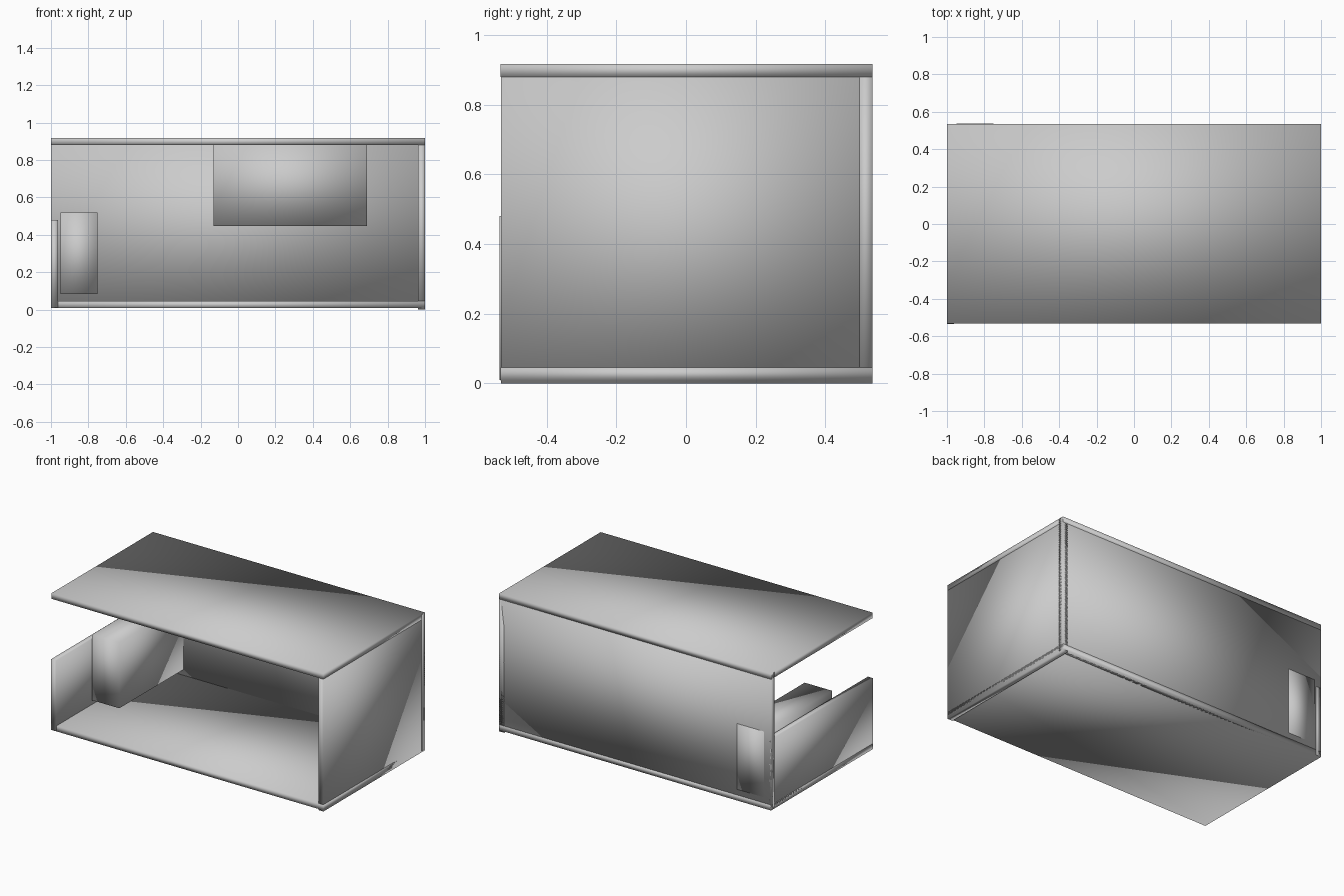
import bpy

# Remove the default cube
cube = bpy.data.objects.get("Cube")
if cube:
    bpy.data.objects.remove(cube, do_unlink=True)

# Single plain grey
grey = bpy.data.materials.new("light_grey")
grey.use_nodes = True
colour = (0.6, 0.6, 0.6, 1)
grey.diffuse_color = colour
grey.node_tree.nodes["Principled BSDF"].inputs["Base Color"].default_value = colour


def box(name, x, y, z):
    """Softly shaded block spanning the given (low, high) ranges."""
    spans = (x, y, z)
    bpy.ops.mesh.primitive_cube_add(size=1)
    ob = bpy.context.object
    ob.name = name
    ob.location = [(a + b) / 2 for a, b in spans]
    ob.scale = [b - a for a, b in spans]
    bpy.ops.object.transform_apply(location=True, rotation=False, scale=True)
    ob.data.materials.append(grey)
    bpy.ops.object.shade_smooth()
    return ob


W, D, H = 1.0, 0.535, 0.917   # half width, half depth, height
T = 0.037                     # panel thickness
depth = (-D + 0.003, D)

# Shell of the room, open at the front
box("floor", (-W, W), depth, (0.008, 0.008 + T))
box("roof", (-W, W), depth, (H - T, H))
box("back_wall", (-W, W), (D - T, D), (0.008, H - 0.002))
box("left_wall", (W - T, W), (-D + 0.004, D), (0, H - T))
box("low_right_wall", (-W, -W + T), (-D, D), (0.01, 0.48))

# Fittings
box("side_counter", (-0.95, -0.75), (-0.176, D + 0.001), (0.083, 0.52))
box("hanging_cabinet", (-0.13, 0.69), (0.35, D - 0.005), (0.447, H - T))
